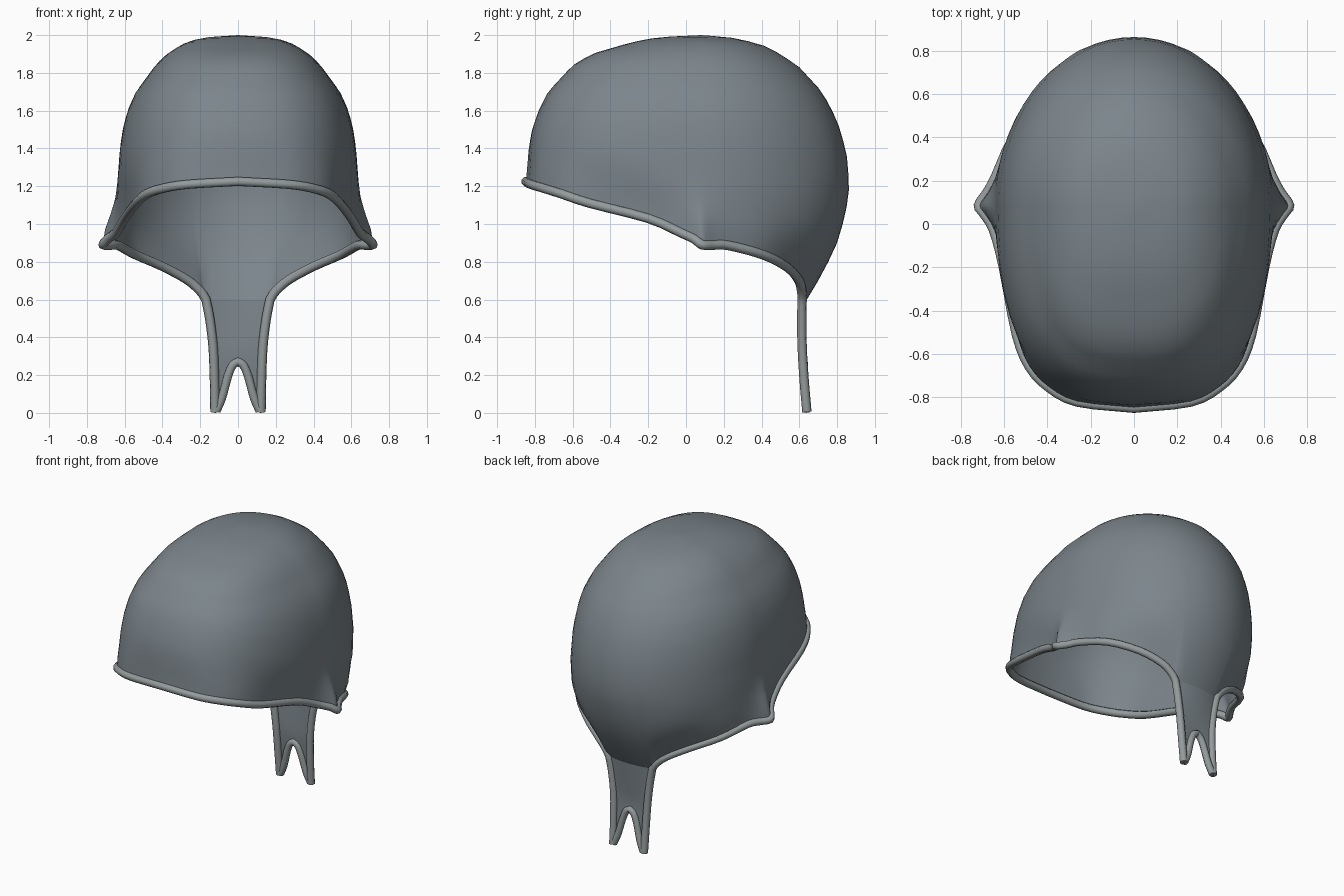
import bpy, bmesh, math
from mathutils import Vector

if "Cube" in bpy.data.objects:
    bpy.data.objects.remove(bpy.data.objects["Cube"])

YC = 0.08  # y of the crown


def material(name, rgb):
    m = bpy.data.materials.new(name)
    m.diffuse_color = (*rgb, 1)
    m.use_nodes = True
    m.node_tree.nodes["Principled BSDF"].inputs["Base Color"].default_value = m.diffuse_color
    return m


CLOTH = material("slate cloth", (0.20, 0.235, 0.26))
EDGE = material("light grey hem", (0.30, 0.33, 0.335))


def lerp_table(table, z):
    # table of (z, value), z descending
    for (z0, a), (z1, b) in zip(table, table[1:]):
        if z >= z1:
            return a + (b - a) * (z0 - z) / (z0 - z1)
    return table[-1][1]


def spline(pts, n):
    # smooth path through the points, n steps per span
    p = [Vector(q) for q in pts]
    p = [2 * p[0] - p[1]] + p + [2 * p[-1] - p[-2]]
    out = []
    for i in range(1, len(p) - 2):
        a, b, c, d = p[i - 1:i + 3]
        for k in range(n):
            t = k / n
            out.append(0.5 * (2 * b + (c - a) * t + (2 * a - 5 * b + 4 * c - d) * t * t
                              + (3 * b - a - 3 * c + d) * t ** 3))
    return out + [p[-2]]


def mirror_x(v):
    return Vector((-v.x, v.y, v.z))


def finish(name, bm, mat):
    bmesh.ops.remove_doubles(bm, verts=bm.verts, dist=0.0005)
    bmesh.ops.recalc_face_normals(bm, faces=bm.faces)
    me = bpy.data.meshes.new(name)
    bm.to_mesh(me)
    bm.free()
    me.materials.append(mat)
    ob = bpy.data.objects.new(name, me)
    bpy.context.collection.objects.link(ob)
    me.shade_smooth()
    return ob


def sheet(name, columns, mat):
    # quad surface across neighbouring columns of points
    bm = bmesh.new()
    cols = [[bm.verts.new(p) for p in c] for c in columns]
    for a, b in zip(cols, cols[1:]):
        for i in range(len(a) - 1):
            bm.faces.new((a[i], a[i + 1], b[i + 1], b[i]))
    return finish(name, bm, mat)


def tube(name, path, radius, mat):
    cu = bpy.data.curves.new(name, 'CURVE')
    cu.dimensions = '3D'
    cu.bevel_depth = radius
    cu.bevel_resolution = 2
    cu.use_fill_caps = True
    s = cu.splines.new('POLY')
    s.points.add(len(path) - 1)
    for q, v in zip(s.points, path):
        q.co = (*v, 1)
    cu.materials.append(mat)
    ob = bpy.data.objects.new(name, cu)
    bpy.context.collection.objects.link(ob)
    bpy.ops.object.select_all(action='DESELECT')
    ob.select_set(True)
    bpy.context.view_layer.objects.active = ob
    bpy.ops.object.convert(target='MESH')
    bpy.ops.object.shade_smooth_by_angle(angle=math.radians(50))
    return ob


# dome profiles by height: side half width, front reach, back reach
WIDTH = [(2, 0), (1.99, .15), (1.975, .23), (1.95, .3), (1.9, .375), (1.85, .43), (1.7, .54),
         (1.6, .585), (1.5, .61), (1.4, .625), (1.2, .64), (.9, .65), (.6, .55)]
FRONT = [(2, 0), (1.99, .21), (1.975, .31), (1.95, .41), (1.9, .58), (1.84, .68), (1.7, .81),
         (1.6, .86), (1.5, .895), (1.4, .915), (1.22, .935), (.6, .94)]
BACK = [(2, 0), (1.99, .14), (1.975, .22), (1.95, .32), (1.9, .42), (1.83, .52), (1.7, .64),
        (1.55, .72), (1.38, .77), (1.2, .785), (1.05, .765), (.9, .72), (.75, .65), (.6, .56)]


def dome_point(ang, z):
    c, s = math.cos(ang), math.sin(ang)
    w = max(lerp_table(WIDTH, z), 1e-6)
    d = max(lerp_table(FRONT if s < 0 else BACK, z), 1e-6)
    n = 2.6 if s < 0 else 2.0
    r = ((abs(c) / w) ** n + (abs(s) / d) ** n) ** (-1 / n)
    return Vector((r * c, YC + r * s, z))


def column(rim, rows=22):
    ang = math.atan2(rim.y - YC, rim.x)
    fix = rim - dome_point(ang, rim.z)
    out = []
    for i in range(rows + 1):
        z = 2 - (2 - rim.z) * (1 - math.cos(i / rows * math.pi / 2))
        k = max(0, 1 - (z - rim.z) / 0.3)
        out.append(dome_point(ang, z) + fix * k * k * (3 - 2 * k))
    return out


# lower edge, right half, from the brow past the ear flare to the nape
rim = spline([(0, -.848, 1.225), (.26, -.82, 1.21), (.39, -.755, 1.19), (.48, -.66, 1.16),
              (.54, -.51, 1.11), (.6, -.2, 1.03), (.645, -.03, .955), (.69, .045, .92),
              (.715, .085, .89), (.675, .145, .888), (.635, .22, .887), (.55, .4, .84),
              (.4, .53, .775), (.27, .595, .705), (.2, .612, .645), (.17, .615, .6)], 3)
nape = [Vector((.17 * u, .64 - .025 * u * u, .6)) for u in (.75, .5, .25, 0)]
half = [column(p) for p in rim + nape]
sheet("cap", half + [[mirror_x(p) for p in c] for c in reversed(half[:-1])]
      + [half[0]], CLOTH)

# forked tail hanging from the nape
TAIL_W = [(.6, .17), (.5, .15), (.35, .135), (0, .125)]
TAIL_Y = [(.6, .615), (.35, .615), (.2, .625), (0, .64)]
FORK = [(0, -.27), (.02, -.26), (.05, -.2), (.09, -.06), (.115, 0), (.2, 0)]


def fork_height(x):
    for (x0, a), (x1, b) in zip(FORK, FORK[1:]):
        if abs(x) <= x1:
            return -(a + (b - a) * (abs(x) - x0) / (x1 - x0))
    return 0


tail_cols = []
for j in range(-12, 13):
    u = j / 12
    bottom = fork_height(u * .125)
    col = []
    for i in range(11):
        z = .6 + (bottom - .6) * i / 10
        bulge = .025 * (1 - u * u) * max(0, (z - .3) / .3)
        col.append(Vector((u * lerp_table(TAIL_W, z), lerp_table(TAIL_Y, z) + bulge, z)))
    tail_cols.append(col)
sheet("tail", tail_cols, CLOTH)

# rolled hem round the opening and down both sides of the tail
side = spline([(.17, .615, .6), (.15, .613, .5), (.132, .615, .35), (.125, .625, .18),
               (.122, .64, .005)], 3)
edge = rim + side[1:]
tube("hem", [mirror_x(p) for p in reversed(edge[1:])] + edge, .025, EDGE)

# rolled hem round the fork of the tail
fork = spline([(0, .622, .272), (.03, .623, .25), (.055, .626, .19), (.085, .634, .08),
               (.115, .64, .01)], 3)
tube("fork_hem", [mirror_x(p) for p in reversed(fork[1:])] + fork, .023, EDGE)
